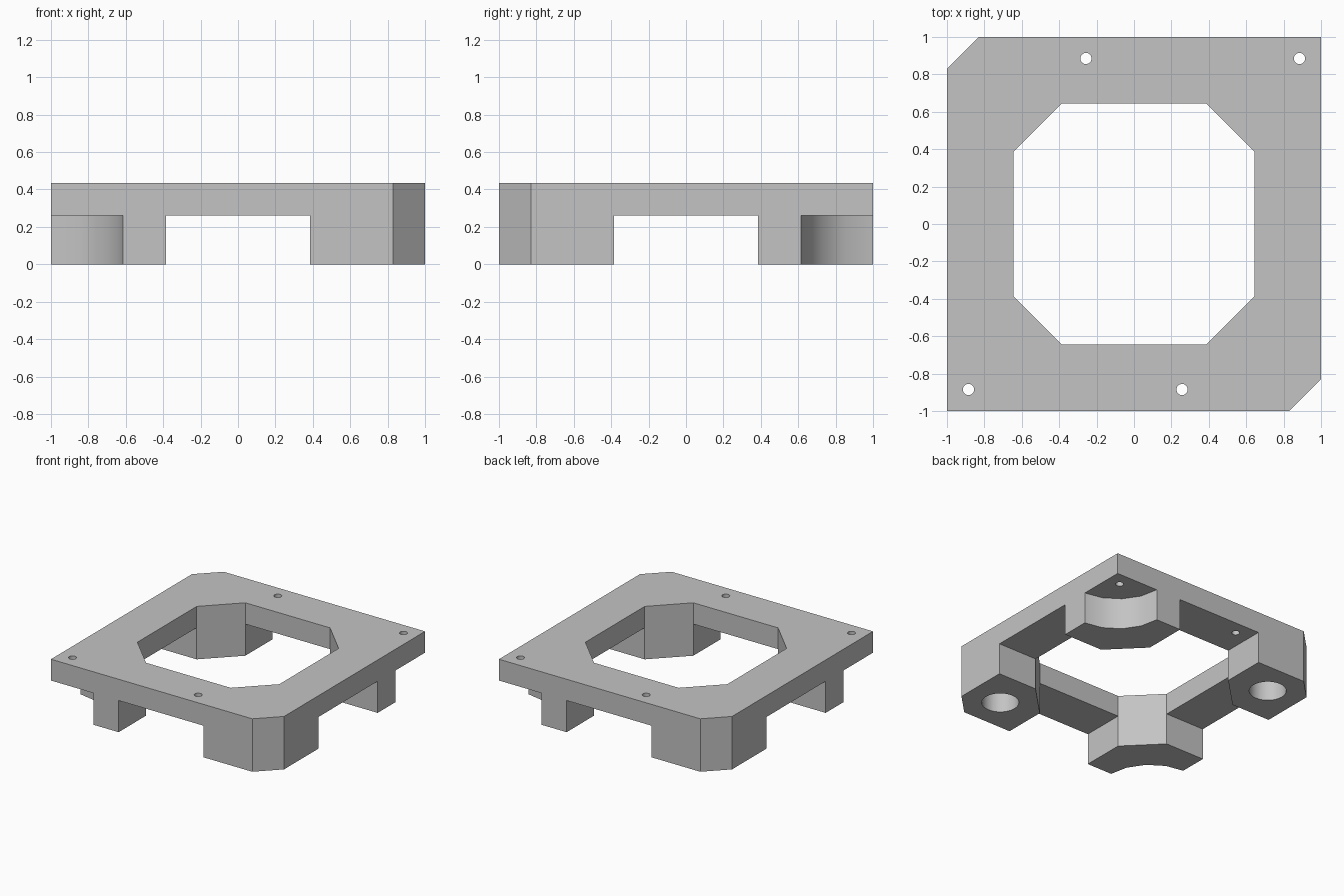
import bpy, bmesh, math

cube = bpy.data.objects.get("Cube")
if cube:
    bpy.data.objects.remove(cube, do_unlink=True)

HEIGHT, LEG = 0.435, 0.26     # overall height, leg height below the plate
SLOT, INNER = 0.385, 0.645    # half width of side openings, half width of window
CORNER = 0.17                 # cut-off corner size

grey = bpy.data.materials.new("grey")
grey.use_nodes = True
grey.diffuse_color = (0.55, 0.55, 0.55, 1)
grey.node_tree.nodes["Principled BSDF"].inputs["Base Color"].default_value = (0.55, 0.55, 0.55, 1)


def prism(name, outline, z0, z1):
    """Extrude a flat outline from z0 to z1."""
    bm = bmesh.new()
    face = bm.faces.new([bm.verts.new((x, y, z0)) for x, y in outline])
    ext = bmesh.ops.extrude_face_region(bm, geom=[face])
    for v in ext["geom"]:
        if isinstance(v, bmesh.types.BMVert):
            v.co.z = z1
    bmesh.ops.recalc_face_normals(bm, faces=bm.faces)
    mesh = bpy.data.meshes.new(name)
    bm.to_mesh(mesh)
    bm.free()
    mesh.materials.append(grey)
    obj = bpy.data.objects.new(name, mesh)
    bpy.context.collection.objects.link(obj)
    return obj


def circle(x, y, r, n):
    return [(x + r * math.cos(2 * math.pi * i / n), y + r * math.sin(2 * math.pi * i / n))
            for i in range(n)]


def rect(w, d):
    return [(-w, -d), (w, -d), (w, d), (-w, d)]


# Square block with two opposite corners cut off
e = 1 - CORNER
frame = prism("mounting_frame", [(-1, -1), (e, -1), (1, -e), (1, 1), (-e, 1), (-1, e)], 0, HEIGHT)


def cut(name, outline, z0, z1):
    cutter = prism(name, outline, z0, z1)
    mod = frame.modifiers.new(name, "BOOLEAN")
    mod.operation, mod.solver, mod.object = "DIFFERENCE", "EXACT", cutter
    bpy.context.view_layer.objects.active = frame
    bpy.ops.object.modifier_apply(modifier=name)
    bpy.data.objects.remove(cutter, do_unlink=True)


# Octagonal window through the middle
a, b = INNER, SLOT
cut("window", [(a, -b), (a, b), (b, a), (-b, a), (-a, b), (-a, -b), (-b, -a), (b, -a)], -0.1, 0.6)

# Openings between the four legs
cut("slot_front_back", rect(SLOT, 1.2), -0.1, LEG)
cut("slot_sides", rect(1.2, SLOT), -0.1, LEG)

for s in (-1, 1):
    # Rounded recess under each square corner
    cut("corner_recess", circle(s, s, 0.385, 16), -0.1, LEG)
    # Blind socket in each leg under a cut-off corner
    cut("leg_socket", circle(s * 0.715, -s * 0.715, 0.14, 32), -0.1, LEG)
    # Screw holes through the plate
    cut("corner_hole", circle(s * 0.885, s * 0.885, 0.03, 24), -0.1, 0.6)
    cut("edge_hole", circle(-s * 0.257, s * 0.885, 0.03, 24), -0.1, 0.6)

bpy.ops.object.select_all(action="DESELECT")
frame.select_set(True)
bpy.context.view_layer.objects.active = frame
bpy.ops.object.shade_smooth_by_angle(angle=math.radians(30))
